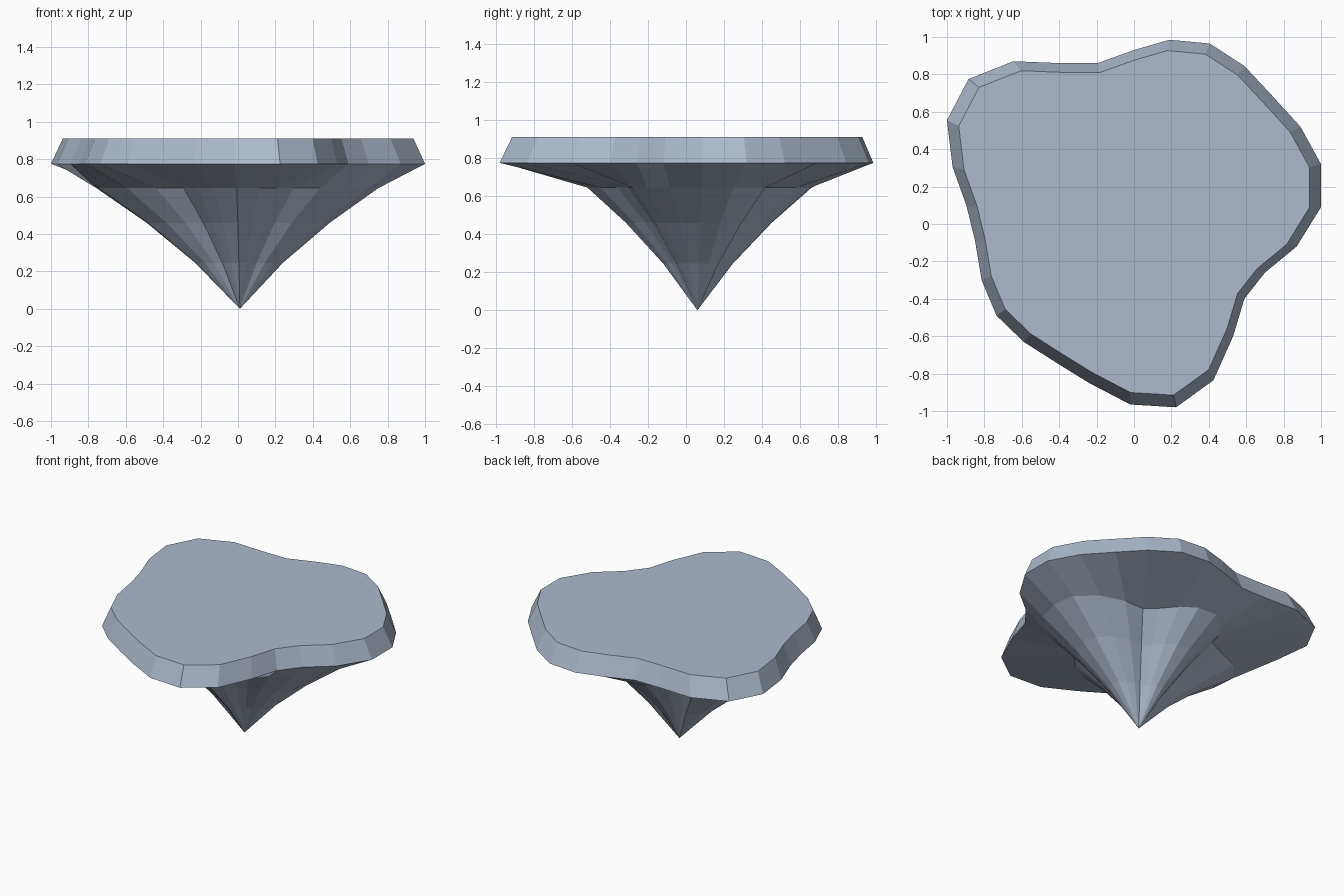
import bpy, bmesh, math

if "Cube" in bpy.data.objects:
    bpy.data.objects.remove(bpy.data.objects["Cube"])

CX, CY = 0.01, 0.06  # axis through the lower tip

# Rim outline seen from the top
rim = [(1.0, .32), (.89, .52), (.735, .69), (.59, .845), (.405, .965), (.19, .985),
       (0, .93), (-.195, .86), (-.39, .86), (-.645, .87), (-.885, .775), (-1.0, .555),
       (-.97, .305), (-.895, .095), (-.85, -.09), (-.815, -.30), (-.735, -.49),
       (-.59, -.63), (-.41, -.745), (-.24, -.85), (-.02, -.965), (.225, -.98),
       (.425, -.835), (.53, -.60), (.59, -.40), (.70, -.26), (.87, -.12), (1.0, .09)]

# Lobes and gullies of the underside: angle in degrees, radius
lobes = [(-22, .65), (-6, .74), (18, .74), (57, .41), (95, .62), (108, .62), (146, .46),
         (172, .76), (188, .78), (230, .45), (268, .58), (303, .43), (338, .65), (354, .74),
         (378, .74)]


def lobe_radius(a):
    for (a0, r0), (a1, r1) in zip(lobes, lobes[1:]):
        if a0 <= a <= a1:
            return r0 + (r1 - r0) * (a - a0) / (a1 - a0)


def scaled_rim(s):
    return [(CX + (x - CX) * s, CY + (y - CY) * s) for x, y in rim]


def under_ring(s):
    pts = []
    for x, y in rim:
        a = math.atan2(y - CY, x - CX)
        r = s * lobe_radius(math.degrees(a) % 360)
        pts.append((CX + r * math.cos(a), CY + r * math.sin(a)))
    return pts


# Rings from the top down, then the tip
rings = [(.91, scaled_rim(.9375)), (.775, rim), (.645, under_ring(1)),
         (.46, under_ring(.65)), (.245, under_ring(.31))]
bm = bmesh.new()
loops = [[bm.verts.new((x, y, z)) for x, y in pts] for z, pts in rings]
tip = bm.verts.new((CX, CY, 0))
n = len(rim)
bm.faces.new(loops[0])
for up, low in zip(loops, loops[1:]):
    for i in range(n):
        j = (i + 1) % n
        bm.faces.new((up[i], low[i], low[j], up[j]))
for i in range(n):
    bm.faces.new((loops[-1][i], tip, loops[-1][(i + 1) % n]))
bmesh.ops.recalc_face_normals(bm, faces=bm.faces)

mesh = bpy.data.meshes.new("floating_rock")
bm.to_mesh(mesh)
bm.free()
mat = bpy.data.materials.new("blue grey stone")
mat.diffuse_color = (.42, .49, .60, 1)
mat.use_nodes = True
mat.node_tree.nodes["Principled BSDF"].inputs["Base Color"].default_value = mat.diffuse_color
mesh.materials.append(mat)
rock = bpy.data.objects.new("floating_rock", mesh)
bpy.context.collection.objects.link(rock)
